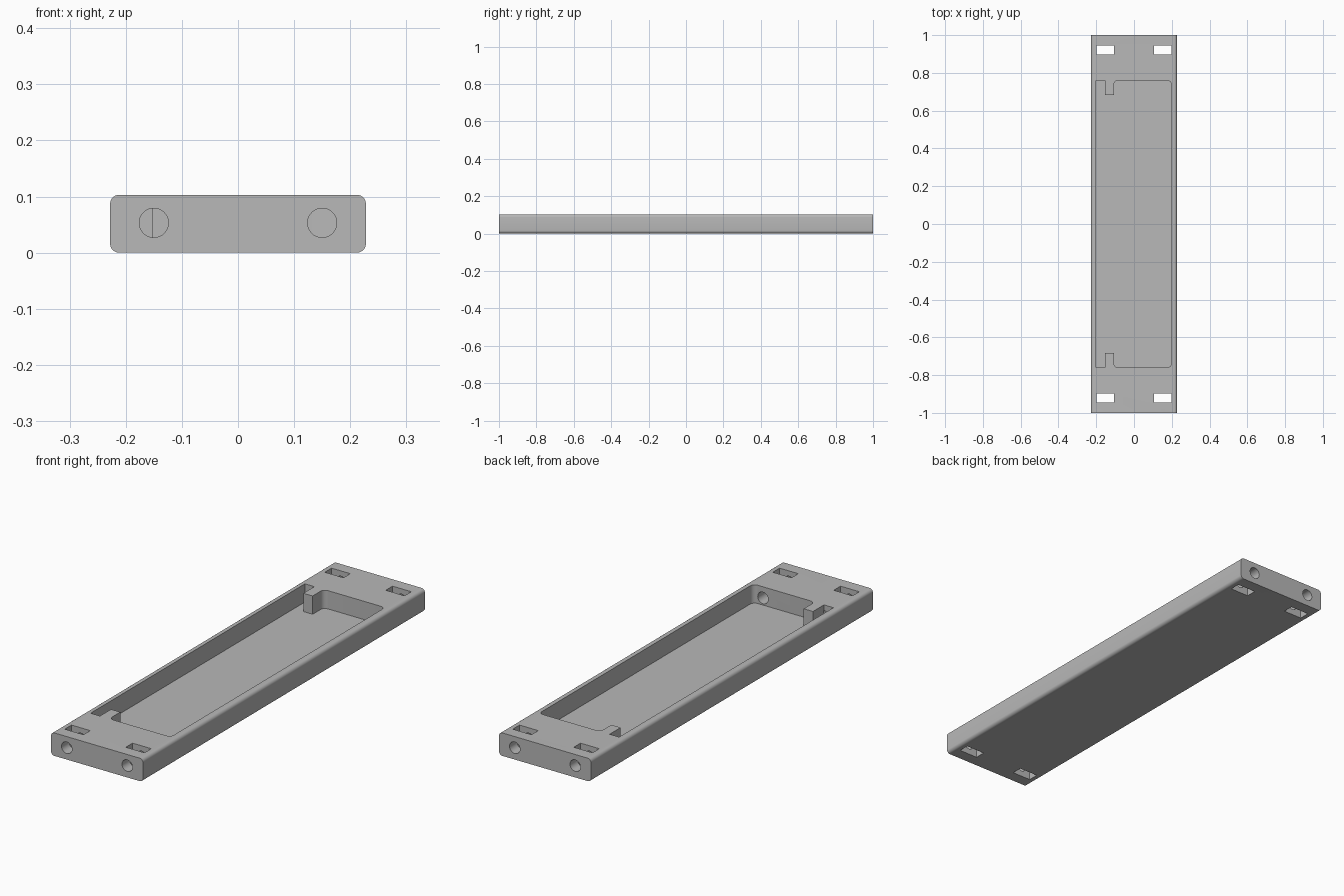
import bpy, bmesh
from math import cos, sin, pi, radians
from mathutils import Matrix, Vector

cube = bpy.data.objects.get("Cube")
if cube:
    bpy.data.objects.remove(cube, do_unlink=True)

grey = bpy.data.materials.new("matte_grey")
grey.use_nodes = True
colour = (0.48, 0.48, 0.48, 1)
grey.diffuse_color = colour
grey.node_tree.nodes["Principled BSDF"].inputs["Base Color"].default_value = colour

HALF_W, HEIGHT = 0.228, 0.103
FLOOR = 0.021


def arc(cx, cy, r, start, end, steps=6):
    """Points of an arc, angles in quarter turns."""
    angles = [(start + (end - start) * i / steps) * pi / 2 for i in range(steps + 1)]
    return [(cx + r * cos(a), cy + r * sin(a)) for a in angles]


def prism(name, outline, place, offset):
    """Extrude a 2D outline placed in space by the given function."""
    bm = bmesh.new()
    face = bm.faces.new([bm.verts.new(place(a, b)) for a, b in outline])
    grown = bmesh.ops.extrude_face_region(bm, geom=[face])["geom"]
    bmesh.ops.translate(bm, vec=Vector(offset),
                        verts=[v for v in grown if isinstance(v, bmesh.types.BMVert)])
    bmesh.ops.recalc_face_normals(bm, faces=bm.faces)
    mesh = bpy.data.meshes.new(name)
    bm.to_mesh(mesh)
    bm.free()
    mesh.materials.append(grey)
    obj = bpy.data.objects.new(name, mesh)
    bpy.context.collection.objects.link(obj)
    return obj


# Long bar with rounded lengthwise edges
r = 0.016
x, top = HALF_W - r, HEIGHT - r
section = arc(x, top, r, 0, 1) + arc(-x, top, r, 1, 2) + arc(-x, r, r, 2, 3) + arc(x, r, r, 3, 4)
tray = prism("tray_body", section, lambda a, b: (a, -1, b), (0, 2, 0))
cutters = []

# Pocket with a post standing in from each end
f = 0.022
half = (arc(0.198 - f, 0.76 - f, f, 0, 1)
        + arc(-0.107 + f, 0.76 - f, f, 1, 2)
        + [(-0.107, 0.682), (-0.153, 0.682), (-0.153, 0.76), (-0.2, 0.76)])
outline = half + [(a, -b) for a, b in reversed(half)]
cutters.append(prism("pocket_cutter", outline, lambda a, b: (a, b, FLOOR), (0, 0, 0.2)))

# Strap slots through the bar, and bolt holes in the ends
for sx in (-1, 1):
    for sy in (-1, 1):
        slot = [(sx * a, sy * b) for a, b in
                ((0.105, 0.898), (0.198, 0.898), (0.198, 0.946), (0.105, 0.946))]
        cutters.append(prism("slot_cutter", slot, lambda a, b: (a, b, -0.1), (0, 0, 0.3)))
        # Front holes open into the pocket, back holes are blind
        depth = 0.29 if sy < 0 else 0.2
        cutters.append(prism("hole_cutter", arc(sx * 0.15, 0.053, 0.026, 0, 4, 32)[:-1],
                             lambda a, b: (a, sy * 1.05, b), (0, -sy * depth, 0)))

for cutter in cutters:
    cutter.hide_render = True
    cutter.hide_viewport = False
    mod = tray.modifiers.new("cut", 'BOOLEAN')
    mod.operation = 'DIFFERENCE'
    mod.solver = 'EXACT'
    mod.object = cutter

# Bake the cuts, drop the cutters and smooth the rounded edges
bpy.context.view_layer.update()
graph = bpy.context.evaluated_depsgraph_get()
result = bpy.data.meshes.new_from_object(tray.evaluated_get(graph))
tray.modifiers.clear()
tray.data = result
for cutter in cutters:
    bpy.data.objects.remove(cutter, do_unlink=True)

bpy.ops.object.select_all(action='DESELECT')
tray.select_set(True)
bpy.context.view_layer.objects.active = tray
bpy.ops.object.shade_smooth_by_angle(angle=radians(30))
